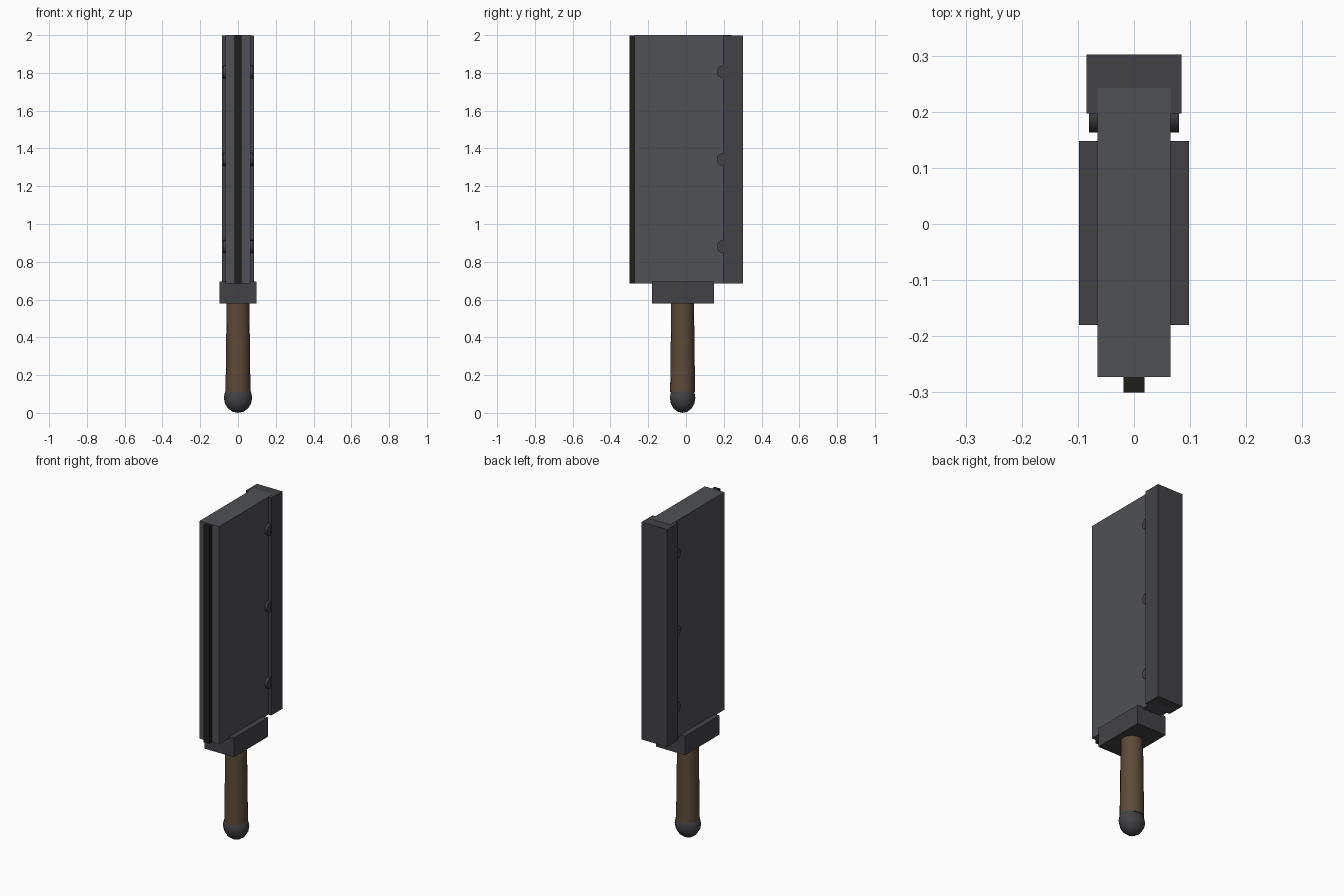
import bpy
from math import pi

if "Cube" in bpy.data.objects:
    bpy.data.objects.remove(bpy.data.objects["Cube"])


def material(name, rgb):
    m = bpy.data.materials.new(name)
    m.diffuse_color = (*rgb, 1)
    m.use_nodes = True
    m.node_tree.nodes["Principled BSDF"].inputs["Base Color"].default_value = m.diffuse_color
    return m


STEEL = material("blade_steel", (0.08, 0.082, 0.09))
IRON = material("dark_iron", (0.055, 0.055, 0.062))
EDGE = material("black_edge", (0.014, 0.013, 0.011))
WOOD = material("wood", (0.11, 0.068, 0.039))


def finish(name, mat, smooth=False):
    ob = bpy.context.object
    ob.name = name
    ob.data.materials.append(mat)
    bpy.ops.object.transform_apply(location=False, rotation=True, scale=True)
    if smooth:
        bpy.ops.object.shade_smooth_by_angle(angle=0.7)
    return ob


def box(name, lo, hi, mat):
    centre = [(a + b) / 2 for a, b in zip(lo, hi)]
    bpy.ops.mesh.primitive_cube_add(size=1, location=centre)
    bpy.context.object.scale = [b - a for a, b in zip(lo, hi)]
    return finish(name, mat)


# Slab blade, cutting strip and thick spine
box("blade", (-0.065, -0.273, 0.685), (0.065, 0.242, 2.0), STEEL)
box("cutting_edge", (-0.019, -0.3, 0.685), (0.019, -0.265, 1.999), EDGE)
box("spine", (-0.085, 0.197, 0.685), (0.085, 0.302, 1.999), IRON)

# Rivets through the blade beside the spine
for i, z in enumerate((0.88, 1.342, 1.805)):
    bpy.ops.mesh.primitive_cylinder_add(vertices=16, radius=0.034, depth=0.16,
                                        location=(0, 0.197, z), rotation=(0, pi / 2, 0))
    finish(f"rivet_{i + 1}", IRON, True)

# Guard block
box("guard", (-0.098, -0.18, 0.58), (0.098, 0.148, 0.695), IRON)

# Slightly tapered grip
bpy.ops.mesh.primitive_cone_add(vertices=16, radius1=0.066, radius2=0.06, depth=0.49,
                                location=(0, -0.018, 0.355))
finish("grip", WOOD, True)

# Rounded pommel
bpy.ops.mesh.primitive_uv_sphere_add(segments=12, ring_count=8, radius=0.075,
                                     location=(0, -0.018, 0.08))
bpy.context.object.scale = (1, 0.9, 1.0667)
finish("pommel", IRON, True)
